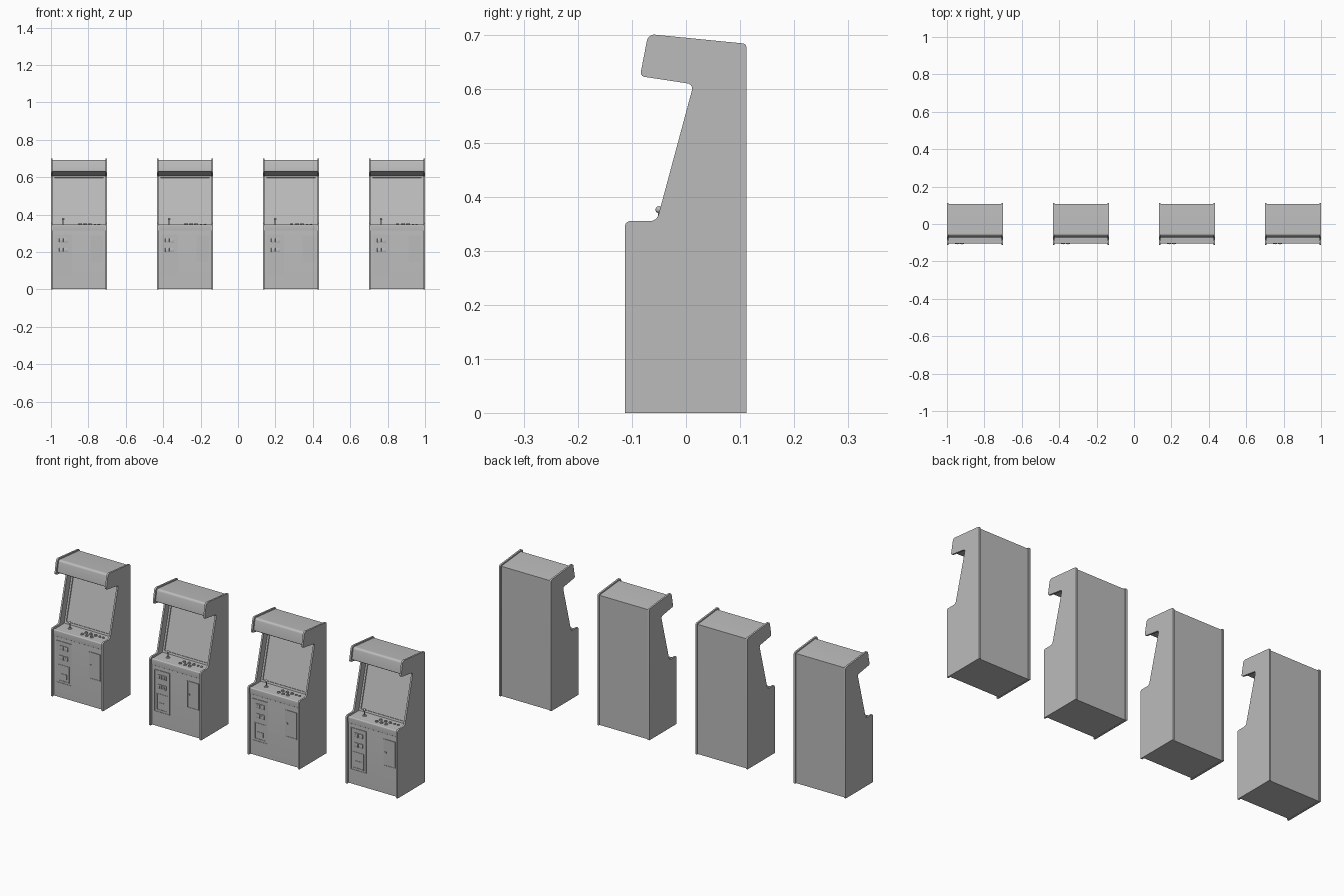
import bpy, bmesh, math
from mathutils import Vector

if "Cube" in bpy.data.objects:
    bpy.data.objects.remove(bpy.data.objects["Cube"])

grey = bpy.data.materials.new("cabinet_grey")
grey.use_nodes = True
COLOUR = (0.5, 0.5, 0.5, 1)
grey.diffuse_color = COLOUR
grey.node_tree.nodes["Principled BSDF"].inputs["Base Color"].default_value = COLOUR

HALF = 0.15        # half width of one cabinet
SIDE = 0.009       # side panel thickness
INNER = HALF - SIDE
FRONT = -0.101     # front of the lower body


def rounded(points):
    """Outline from (y, z, radius) corners, each rounded by a short arc."""
    out = []
    for i, (y, z, r) in enumerate(points):
        p = Vector((y, z))
        if not r:
            out.append(p)
            continue
        a = (Vector(points[i - 1][:2]) - p).normalized()
        b = (Vector(points[(i + 1) % len(points)][:2]) - p).normalized()
        half = a.angle(b) / 2
        centre = p + (a + b).normalized() * r / math.sin(half)
        start = p + a * r / math.tan(half) - centre
        end = p + b * r / math.tan(half) - centre
        for k in range(6):
            t = k / 5
            out.append(centre + (start * (1 - t) + end * t).normalized() * r)
    return out


def finish(name, bm):
    bmesh.ops.recalc_face_normals(bm, faces=bm.faces)
    mesh = bpy.data.meshes.new(name)
    bm.to_mesh(mesh)
    bm.free()
    mesh.materials.append(grey)
    obj = bpy.data.objects.new(name, mesh)
    bpy.context.collection.objects.link(obj)
    bpy.ops.object.select_all(action="DESELECT")
    obj.select_set(True)
    bpy.context.view_layer.objects.active = obj
    bpy.ops.object.shade_smooth_by_angle(angle=math.radians(30))
    parts.append(obj)
    return obj


def extrude(name, corners, x0, x1):
    bm = bmesh.new()
    face = bm.faces.new([bm.verts.new((x0, p.x, p.y)) for p in rounded(corners)])
    new = bmesh.ops.extrude_face_region(bm, geom=[face])["geom"]
    bmesh.ops.translate(bm, vec=(x1 - x0, 0, 0),
                        verts=[v for v in new if isinstance(v, bmesh.types.BMVert)])
    return finish(name, bm)


def box(name, low, high, bevel=0):
    bm = bmesh.new()
    bmesh.ops.create_cube(bm, size=1)
    for v in bm.verts:
        v.co = [(a + b) / 2 + c * (b - a) for a, b, c in zip(low, high, v.co)]
    if bevel:
        bmesh.ops.bevel(bm, geom=bm.edges[:], offset=bevel, segments=2,
                        profile=0.5, affect="EDGES")
    return finish(name, bm)


def front_plate(name, x, z, w, h, depth, bevel=0):
    return box(name, (x - w / 2, FRONT - depth, z - h / 2),
               (x + w / 2, FRONT + 0.002, z + h / 2), bevel)


def front_frame(name, x, z, w, h, t, depth):
    for side, s in (("right", -1), ("left", 1)):
        front_plate(f"{name}_{side}", x + s * (w - t) / 2, z, t, h, depth)
    for side, s in (("bottom", -1), ("top", 1)):
        front_plate(f"{name}_{side}", x, z + s * (h - t) / 2, w - 2 * t, t, depth)


def disc(name, x, y, z, r, h, r_top=None):
    bm = bmesh.new()
    bmesh.ops.create_cone(bm, cap_ends=True, segments=16, radius1=r,
                          radius2=r if r_top is None else r_top, depth=h)
    bmesh.ops.translate(bm, vec=(x, y, z + h / 2), verts=bm.verts)
    return finish(name, bm)


parts = []

# Side panels
outline = [(-0.113, 0, 0), (0.112, 0, 0), (0.112, 0.683, 0.008), (-0.07, 0.701, 0.014),
           (-0.085, 0.623, 0.008), (0.014, 0.608, 0.010), (-0.054, 0.355, 0.016),
           (-0.113, 0.355, 0.010)]
for side, s in (("right", -1), ("left", 1)):
    extrude(f"side_panel_{side}", outline, s * INNER, s * HALF)

# Body with sloping display back and overhanging sign box
SCREEN_LOW, SCREEN_HIGH = Vector((-0.012, 0.345)), Vector((0.055, 0.606))
extrude("cabinet_body",
        [(FRONT, 0.001, 0), (0.107, 0.001, 0), (0.107, 0.677, 0), (-0.062, 0.693, 0.012),
         (-0.074, 0.630, 0.006), (*SCREEN_HIGH, 0), (*SCREEN_LOW, 0),
         (FRONT, 0.345, 0.004)], -INNER, INNER)

# Control deck lip
extrude("control_deck",
        [(FRONT - 0.004, 0.314, 0.002), (-0.09, 0.314, 0), (-0.09, 0.347, 0),
         (FRONT - 0.004, 0.347, 0.005)], -INNER, INNER)

# Screen surround, laid along the sloping back
slope = (SCREEN_HIGH - SCREEN_LOW).normalized()
out = Vector((-slope.y, slope.x))
length = (SCREEN_HIGH - SCREEN_LOW).length


def on_slope(name, a, b, depth, x0, x1):
    p, q = SCREEN_LOW + slope * a, SCREEN_LOW + slope * b
    corners = [(*(v + out * d), 0) for v, d in
               ((p, -0.002), (q, -0.002), (q, depth), (p, depth))]
    extrude(name, corners, x0, x1)


RIM = 0.010
for side, s in (("right", -1), ("left", 1)):
    on_slope(f"screen_rim_{side}", 0, length, 0.005, s * (INNER - RIM), s * INNER)
on_slope("screen_rim_bottom", 0, RIM, 0.005, RIM - INNER, INNER - RIM)
on_slope("screen_rim_top", length - RIM, length, 0.005, RIM - INNER, INNER - RIM)
on_slope("screen_glass", RIM + 0.006, length - RIM - 0.006, 0.002,
         RIM + 0.006 - INNER, INNER - RIM - 0.006)

# Joystick
STICK = (-0.085, -0.050)
disc("joystick_base", *STICK, 0.345, 0.010, 0.003, 0.008)
disc("joystick_shaft", *STICK, 0.347, 0.0022, 0.028)
bm = bmesh.new()
bmesh.ops.create_uvsphere(bm, u_segments=16, v_segments=8, radius=0.0065)
bmesh.ops.translate(bm, vec=(*STICK, 0.376), verts=bm.verts)
finish("joystick_ball", bm)

# Play buttons in two rows of three, with two start buttons
for row, y in enumerate((-0.070, -0.045)):
    for col in range(3):
        x = 0.0 + col * 0.027 + row * 0.006
        disc(f"button_rim_{row}_{col}", x, y, 0.344, 0.0085, 0.004)
        disc(f"button_cap_{row}_{col}", x, y, 0.347, 0.006, 0.004)
for i in range(2):
    disc(f"start_button_{i}", 0.085 + i * 0.02, -0.045, 0.344, 0.006, 0.005)

# Coin door with reject buttons, slots and return flap
DOOR = -0.083
front_plate("coin_door", DOOR, 0.185, 0.085, 0.215, 0.001)
front_frame("coin_door_frame", DOOR, 0.185, 0.089, 0.219, 0.003, 0.003)
for row, z in enumerate((0.262, 0.211)):
    for col in range(2):
        x = DOOR - 0.012 + col * 0.026
        front_plate(f"coin_button_{row}_{col}", x, z, 0.022, 0.022, 0.006, 0.002)
        front_plate(f"coin_slot_{row}_{col}", x, z, 0.004, 0.012, 0.008)
front_frame("coin_return_frame", DOOR, 0.130, 0.062, 0.085, 0.003, 0.003)
front_plate("coin_return_flap", DOOR, 0.115, 0.034, 0.025, 0.003)

# Service hatch
front_plate("service_hatch", 0.095, 0.215, 0.062, 0.135, 0.001)
front_frame("service_hatch_frame", 0.095, 0.215, 0.066, 0.139, 0.003, 0.003)
front_plate("service_lock", 0.073, 0.215, 0.008, 0.008, 0.004)

# Row of four matching cabinets
first = list(parts)
for i in range(4):
    x = -0.85 + i * 1.7 / 3
    for obj in first:
        unit = obj if i == 3 else obj.copy()
        if i != 3:
            bpy.context.collection.objects.link(unit)
        unit.name = f"{obj.name.split('.')[0]}_{i + 1}" if i != 3 else obj.name
        unit.location.x = x
